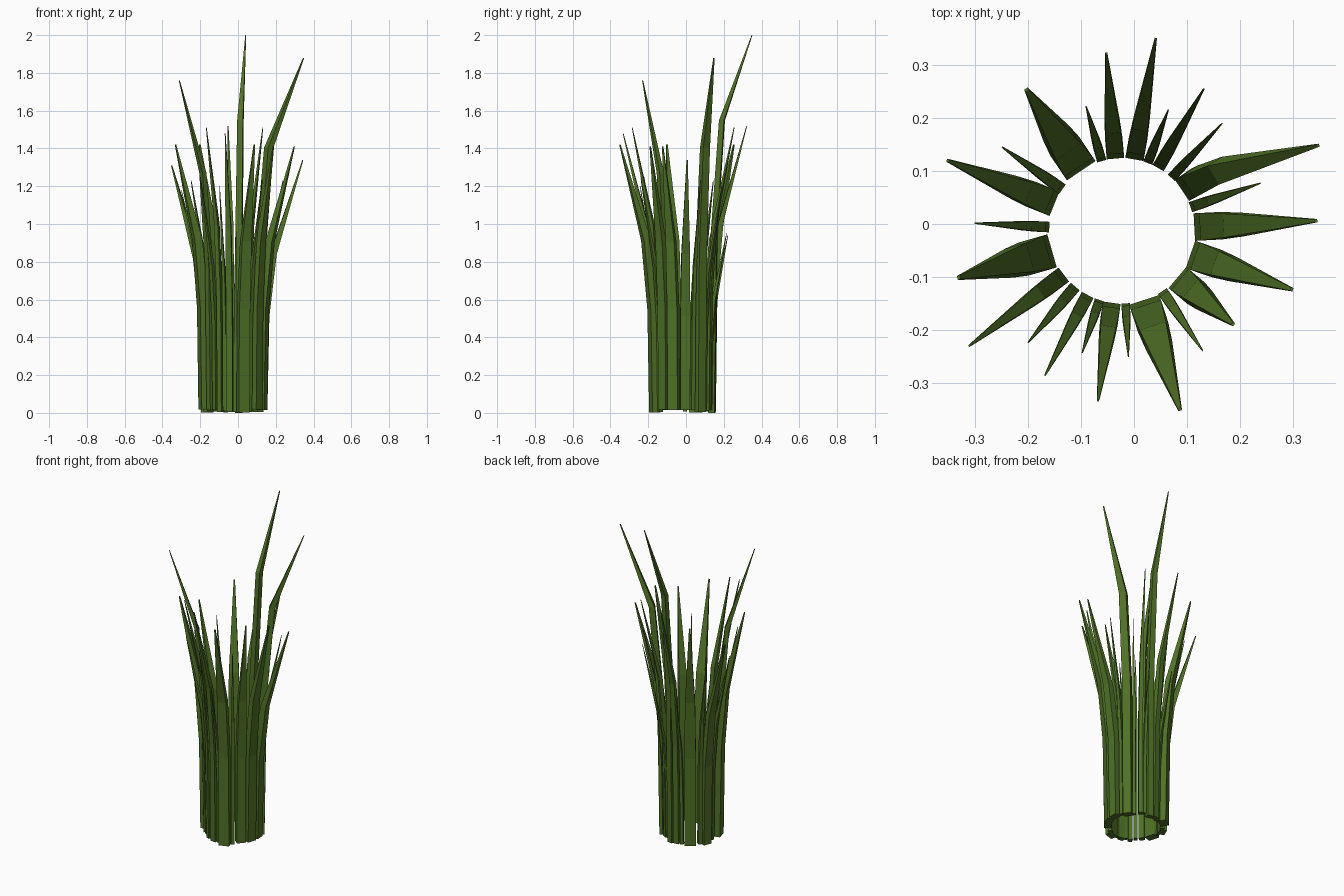
import bpy
import bmesh
import math
import random
from mathutils import Vector

random.seed(4)

default_cube = bpy.data.objects.get("Cube")
if default_cube:
    bpy.data.objects.remove(default_cube, do_unlink=True)

# Single leaf colour
leaf_green = bpy.data.materials.new("leaf_green")
leaf_green.use_nodes = True
colour = (0.08, 0.165, 0.02, 1.0)
leaf_green.diffuse_color = colour
leaf_green.node_tree.nodes["Principled BSDF"].inputs["Base Color"].default_value = colour

RING_CENTRE = Vector((-0.023, -0.013, 0))
RING_RADIUS = 0.137

# Blades around the ring: angle in degrees, width, reach of the tip, height
BLADES = [
    (80, .035, .368, 2.0), (95, .033, .336, 1.52), (106, .018, .244, .94),
    (124, .065, .321, 1.42), (145, .022, .275, 1.23), (158, .05, .354, 1.31),
    (177, .02, .277, 1.18), (196, .065, .32, 1.42), (217, .033, .36, 1.76),
    (230, .022, .274, 1.25), (242, .025, .308, 1.51), (252, .018, .241, 1.2),
    (262, .034, .323, 1.48), (273, .016, .237, 1.0), (288, .06, .354, 1.42),
    (304, .02, .272, 1.24), (320, .052, .274, 1.41), (341, .055, .339, 1.41),
    (3, .052, .367, 1.34), (19, .02, .276, 1.23), (34, .048, .404, 1.88),
    (47, .018, .277, 1.2), (60, .024, .309, 1.51), (69, .018, .244, .95),
]
SIDE_SWING = {34: -10.5}  # one blade drifts sideways towards its tip


def blade_rings(angle, width, reach, height, foot):
    """Yield four-cornered cross-sections from the foot to the tip."""
    depth = 0.012 + 0.55 * width
    root = RING_RADIUS + depth / 2
    kink = 0.62 + 0.23 * max(0, height - 1.33)
    stages = [(0, 0, 1), (0.6 * kink, 0.05, 1), (kink, 0.25, 0.87), (1, 1, 0.12)]
    for along, lean, scale in stages:
        turn = math.radians(angle + SIDE_SWING.get(angle, 0) * lean)
        outward = Vector((math.cos(turn), math.sin(turn), 0))
        sideways = Vector((-outward.y, outward.x, 0))
        centre = RING_CENTRE + outward * (root + (reach - root) * lean)
        centre.z = foot + (height - foot) * along
        half_w, half_d = width * scale / 2, depth * scale / 2
        yield [centre + outward * half_d * i + sideways * half_w * j
               for i, j in ((-1, -1), (1, -1), (1, 1), (-1, 1))]


def make_blade(name, rings):
    """Skin the cross-sections into a closed, flat-faced blade."""
    bm = bmesh.new()
    loops = [[bm.verts.new(corner) for corner in ring] for ring in rings]
    for lower, upper in zip(loops, loops[1:]):
        for k in range(4):
            n = (k + 1) % 4
            bm.faces.new((lower[k], lower[n], upper[n], upper[k]))
    bm.faces.new(reversed(loops[0]))
    bm.faces.new(loops[-1])
    bmesh.ops.recalc_face_normals(bm, faces=bm.faces)
    mesh = bpy.data.meshes.new(name)
    bm.to_mesh(mesh)
    bm.free()
    mesh.materials.append(leaf_green)
    bpy.context.collection.objects.link(bpy.data.objects.new(name, mesh))


# Grass blades, with slightly uneven feet
for index, (angle, width, reach, height) in enumerate(BLADES):
    foot = random.uniform(0, 0.02) if index else 0
    make_blade(f"grass_blade_{index + 1}",
               blade_rings(angle, width, reach, height, foot))
